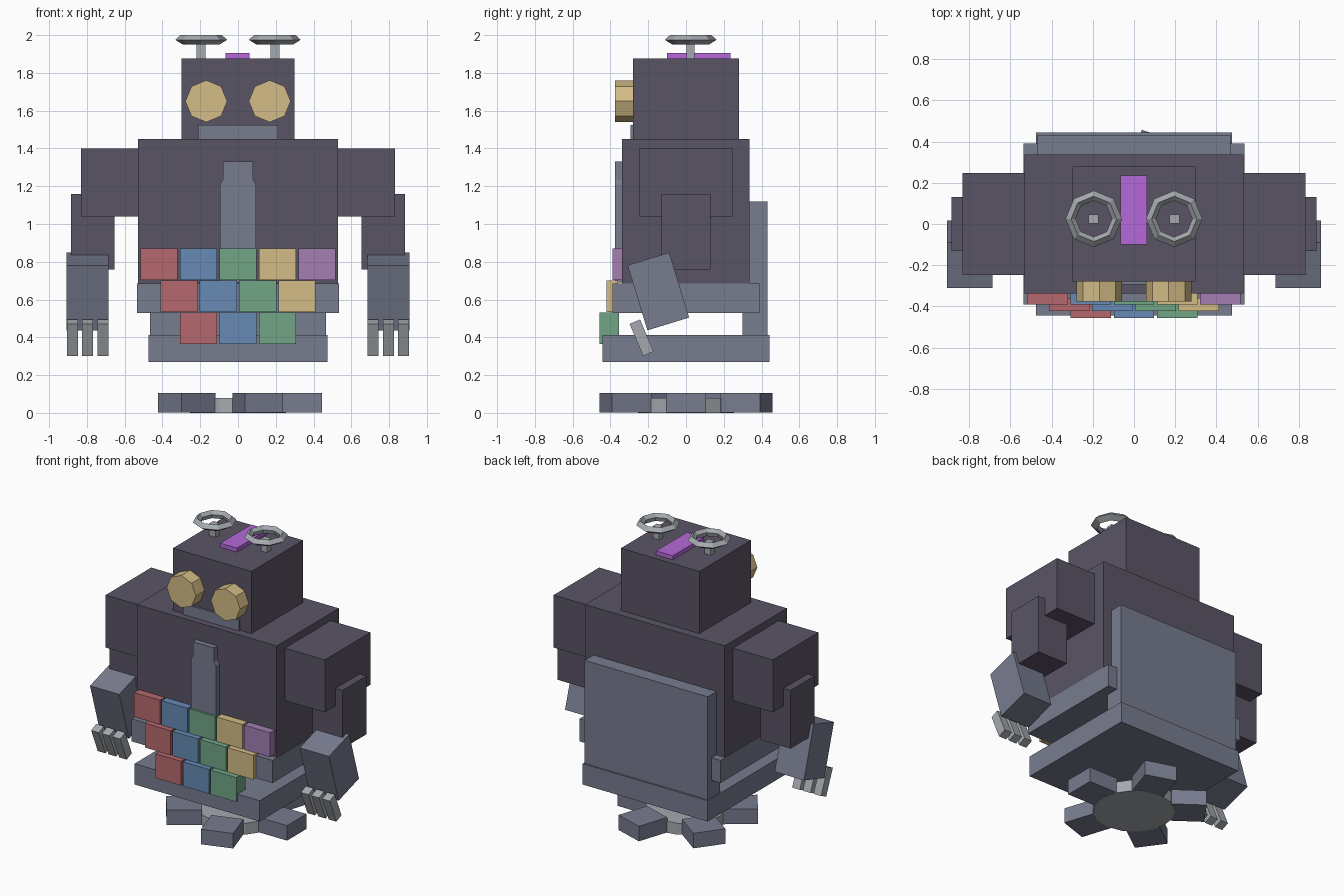
import bpy, bmesh, math
from mathutils import Matrix, Vector

old = bpy.data.objects.get("Cube")
if old:
    bpy.data.objects.remove(old, do_unlink=True)


def material(name, r, g, b):
    """Flat material from display values 0-255, stored as linear."""
    lin = [((c / 255 + 0.055) / 1.055) ** 2.4 for c in (r, g, b)] + [1.0]
    m = bpy.data.materials.new(name)
    m.use_nodes = True
    m.diffuse_color = lin
    m.node_tree.nodes["Principled BSDF"].inputs["Base Color"].default_value = lin
    return m


DARK = material("dark plum metal", 90, 84, 101)
STEEL = material("blue steel", 119, 124, 143)
GREY = material("light grey metal", 165, 170, 175)
TAN = material("tan", 211, 188, 134)
RED = material("red", 181, 105, 109)
BLUE = material("blue", 103, 138, 181)
GREEN = material("green", 113, 166, 134)
PURPLE = material("soft purple", 163, 126, 178)
VIOLET = material("bright violet", 181, 105, 217)


def finish(bm, name, mat):
    bmesh.ops.recalc_face_normals(bm, faces=bm.faces)
    mesh = bpy.data.meshes.new(name)
    bm.to_mesh(mesh)
    bm.free()
    mesh.materials.append(mat)
    obj = bpy.data.objects.new(name, mesh)
    bpy.context.collection.objects.link(obj)
    return obj


def box(name, mat, x, y, z, turn=None):
    """Box from (min, max) ranges; turn = (axis, degrees) about its centre."""
    bm = bmesh.new()
    bmesh.ops.create_cube(bm, size=1)
    size = Vector([r[1] - r[0] for r in (x, y, z)])
    mid = Vector([(r[0] + r[1]) / 2 for r in (x, y, z)])
    rot = Matrix.Rotation(math.radians(turn[1]), 4, turn[0]) if turn else Matrix()
    bm.transform(Matrix.Translation(mid) @ rot @ Matrix.Diagonal((*size, 1)))
    return finish(bm, name, mat)


def disc(name, mat, radius, depth, sides, place):
    bm = bmesh.new()
    bmesh.ops.create_cone(bm, cap_ends=True, segments=sides, radius1=radius,
                          radius2=radius, depth=depth)
    bm.transform(place)
    return finish(bm, name, mat)


def ring(name, mat, profile, sides, x, y):
    """Closed (radius, height) profile swept around a vertical axis."""
    bm = bmesh.new()
    loops = []
    for i in range(sides):
        a = math.tau * i / sides
        loops.append([bm.verts.new((x + r * math.cos(a), y + r * math.sin(a), z))
                      for r, z in profile])
    n = len(profile)
    for i in range(sides):
        p, q = loops[i], loops[(i + 1) % sides]
        for j in range(n):
            k = (j + 1) % n
            bm.faces.new((p[j], q[j], q[k], p[k]))
    return finish(bm, name, mat)


# Body
box("torso", DARK, (-0.53, 0.53), (-0.338, 0.337), (0.685, 1.45))
box("waist_belt", STEEL, (-0.535, 0.535), (-0.39, 0.39), (0.53, 0.685))
box("base_slab", STEEL, (-0.475, 0.475), (-0.443, 0.443), (0.27, 0.413))
box("back_plate", STEEL, (-0.467, 0.467), (0.30, 0.432), (0.41, 1.12))

# Chest strip with a narrower top
bm = bmesh.new()
half = [(0.095, 0.69), (0.095, 1.21), (0.08, 1.235), (0.08, 1.33)]
outline = half + [(-x, z) for x, z in reversed(half)]
face = bm.faces.new([bm.verts.new((x, -0.375, z)) for x, z in outline])
back = bmesh.ops.extrude_face_region(bm, geom=[face])["geom"]
bmesh.ops.translate(bm, vec=(0, 0.04, 0),
                    verts=[v for v in back if isinstance(v, bmesh.types.BMVert)])
finish(bm, "chest_strip", STEEL)

# Three rows of coloured tiles, each row shorter and further forward
palette = [RED, BLUE, GREEN, TAN, PURPLE]
rows = [(5, 0.703, -0.39, -0.33), (4, 0.533, -0.422, -0.36), (3, 0.365, -0.457, -0.355)]
for r, (count, low, front, rear) in enumerate(rows):
    for i in range(count):
        x = (i - (count - 1) / 2) * 0.209
        box(f"tile_{r + 1}_{i + 1}", palette[i], (x - 0.098, x + 0.098),
            (front, rear), (low, low + 0.167))

# Head
box("head", DARK, (-0.298, 0.298), (-0.28, 0.28), (1.45, 1.877))
box("mouth_plate", STEEL, (-0.212, 0.212), (-0.293, -0.27), (1.45, 1.525))
box("head_crest", VIOLET, (-0.065, 0.062), (-0.1, 0.236), (1.87, 1.905))

dish = [(0.137, 1.975), (0.11, 2.0), (0.088, 1.978), (0.097, 1.95)]
for side, s in (("left", 1), ("right", -1)):
    def span(a, b):
        return tuple(sorted((s * a, s * b)))

    # Eyes and ear rings
    disc(f"{side}_eye", TAN, 0.111, 0.105, 8,
         Matrix.Translation((s * 0.168, -0.323, 1.65)) @ Matrix.Rotation(math.pi / 2, 4, "X"))
    box(f"{side}_ear_stem", GREY, span(0.172, 0.22), (0.002, 0.046), (1.87, 1.96))
    ring(f"{side}_ear_ring", GREY, dish, 8, s * 0.195, 0.025)

    # Arms
    box(f"{side}_shoulder", DARK, span(0.5, 0.832), (-0.247, 0.247), (1.04, 1.4))
    box(f"{side}_forearm", DARK, span(0.655, 0.885), (-0.13, 0.13), (0.76, 1.16))
    box(f"{side}_hand", STEEL, span(0.685, 0.907), (-0.262, -0.031), (0.463, 0.823), ("X", 17))
    for i in range(3):
        x = 0.686 + i * 0.081
        box(f"{side}_finger_{i + 1}", GREY, span(x, x + 0.058),
            (-0.265, -0.205), (0.306, 0.49), ("X", 23))

# Round foot with five radial blocks
disc("foot_hub", GREY, 0.255, 0.078, 16, Matrix.Translation((0, 0, 0.039)))
for i in range(5):
    foot = box(f"foot_block_{i + 1}", STEEL, (0.225, 0.446), (-0.105, 0.105), (0.002, 0.105))
    foot.rotation_euler.z = math.tau * i / 5
